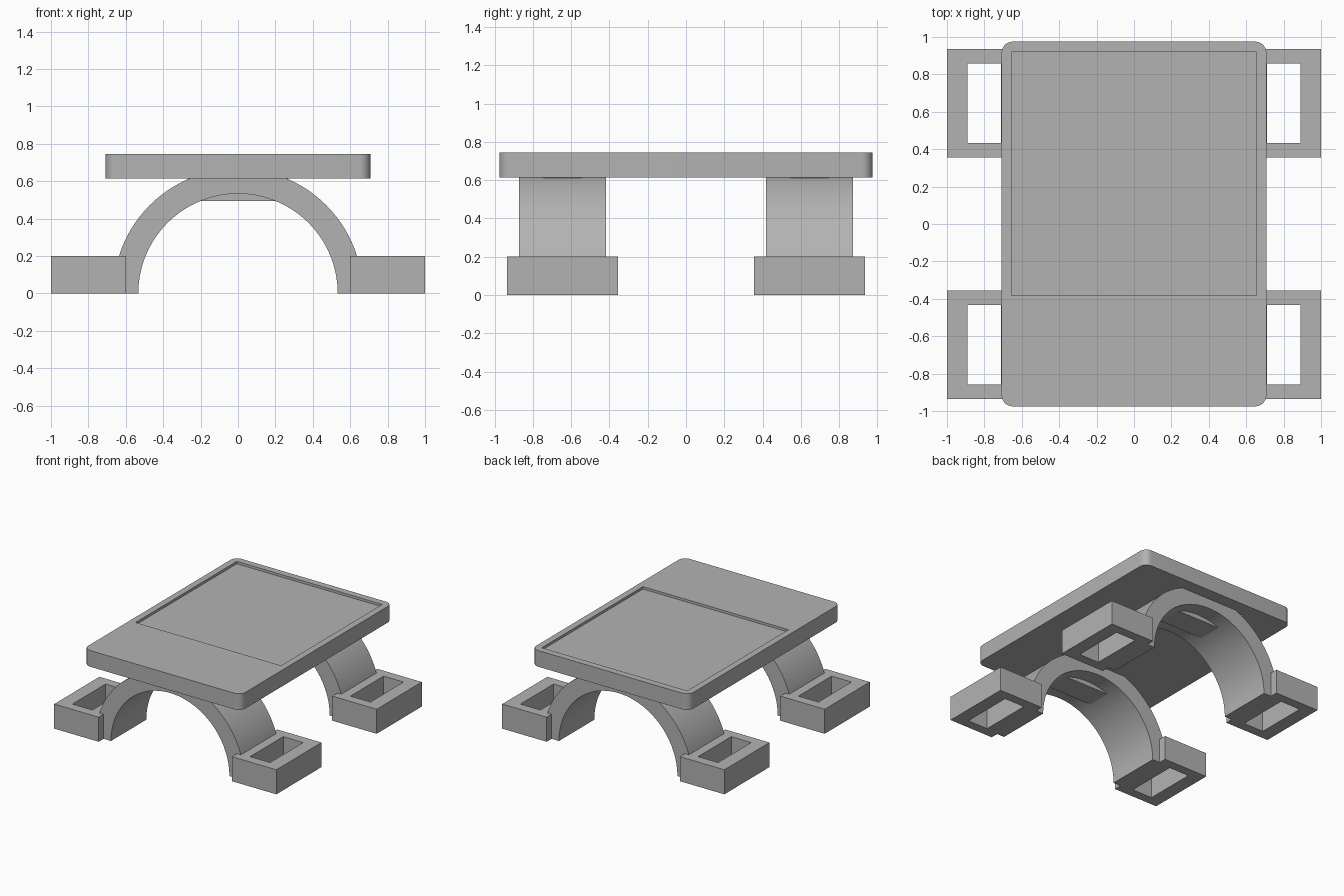
import bpy, bmesh
from math import pi, sin, cos

if "Cube" in bpy.data.objects:
    bpy.data.objects.remove(bpy.data.objects["Cube"], do_unlink=True)

grey = bpy.data.materials.new("plain grey")
grey.use_nodes = True
grey.diffuse_color = (0.45, 0.45, 0.45, 1)
grey.node_tree.nodes["Principled BSDF"].inputs["Base Color"].default_value = grey.diffuse_color


def finish(name, bm):
    bmesh.ops.recalc_face_normals(bm, faces=bm.faces)
    mesh = bpy.data.meshes.new(name)
    bm.to_mesh(mesh)
    bm.free()
    mesh.materials.append(grey)
    obj = bpy.data.objects.new(name, mesh)
    bpy.context.collection.objects.link(obj)
    return obj


def select_only(obj):
    bpy.ops.object.select_all(action='DESELECT')
    obj.select_set(True)
    bpy.context.view_layer.objects.active = obj


def box(name, x, y, z, corner=0):
    """Box between (min, max) pairs, with optional rounded vertical corners."""
    bm = bmesh.new()
    bmesh.ops.create_cube(bm, size=1)
    for v in bm.verts:
        v.co = [r[1] if c > 0 else r[0] for c, r in zip(v.co, (x, y, z))]
    if corner:
        upright = [e for e in bm.edges if abs(e.verts[0].co.z - e.verts[1].co.z) > 0.01]
        bmesh.ops.bevel(bm, geom=upright, offset=corner, segments=8,
                        profile=0.5, affect='EDGES')
    return finish(name, bm)


def cut(obj, cutter):
    cutter.hide_render = True
    mod = obj.modifiers.new("cut", 'BOOLEAN')
    mod.operation, mod.solver, mod.object = 'DIFFERENCE', 'EXACT', cutter
    select_only(obj)
    bpy.ops.object.modifier_apply(modifier=mod.name)
    bpy.data.objects.remove(cutter, do_unlink=True)


def smooth(obj):
    select_only(obj)
    bpy.ops.object.shade_smooth_by_angle()


def arch(name, y, inner, outer, top, steps=64):
    """Half ring extruded along y, its crown cut flat at the given height."""
    bm = bmesh.new()
    angles = [pi * i / steps for i in range(steps + 1)]
    ring = [(outer * cos(a), outer * sin(a)) for a in angles]
    ring += [(inner * cos(a), inner * sin(a)) for a in reversed(angles)]
    face = bm.faces.new([bm.verts.new((px, y[0], pz)) for px, pz in ring])
    grown = bmesh.ops.extrude_face_region(bm, geom=[face])["geom"]
    bmesh.ops.translate(bm, vec=(0, y[1] - y[0], 0),
                        verts=[g for g in grown if isinstance(g, bmesh.types.BMVert)])
    obj = finish(name, bm)
    cut(obj, box("crown_cutter", (-1, 1), (-2, 2), (top, 1)))
    smooth(obj)
    return obj


# Table plate with rounded corners and a shallow recess on top
plate_bottom, plate_top = 0.613, 0.745
plate = box("top_plate", (-0.708, 0.708), (-0.975, 0.975), (plate_bottom, plate_top), 0.06)
cut(plate, box("recess_cutter", (-0.655, 0.655), (-0.382, 0.92), (plate_top - 0.02, 1)))
smooth(plate)

# Front and back legs: an arch, a crown block and two hollow feet each
for end, yc in (("front", -0.645), ("back", 0.645)):
    def span(half):
        return (yc - half, yc + half)

    arch(end + "_arch", span(0.227), 0.533, 0.667, plate_bottom)
    box(end + "_crown_block", (-0.267, 0.267), span(0.1), (0.495, plate_bottom))
    for side, s in (("left", 1), ("right", -1)):
        foot = box(f"{end}_{side}_foot", sorted((s * 0.6, s)), span(0.29), (0, 0.2))
        cut(foot, box("foot_cutter", sorted((s * 0.71, s * 0.89)), span(0.213), (-1, 1)))
